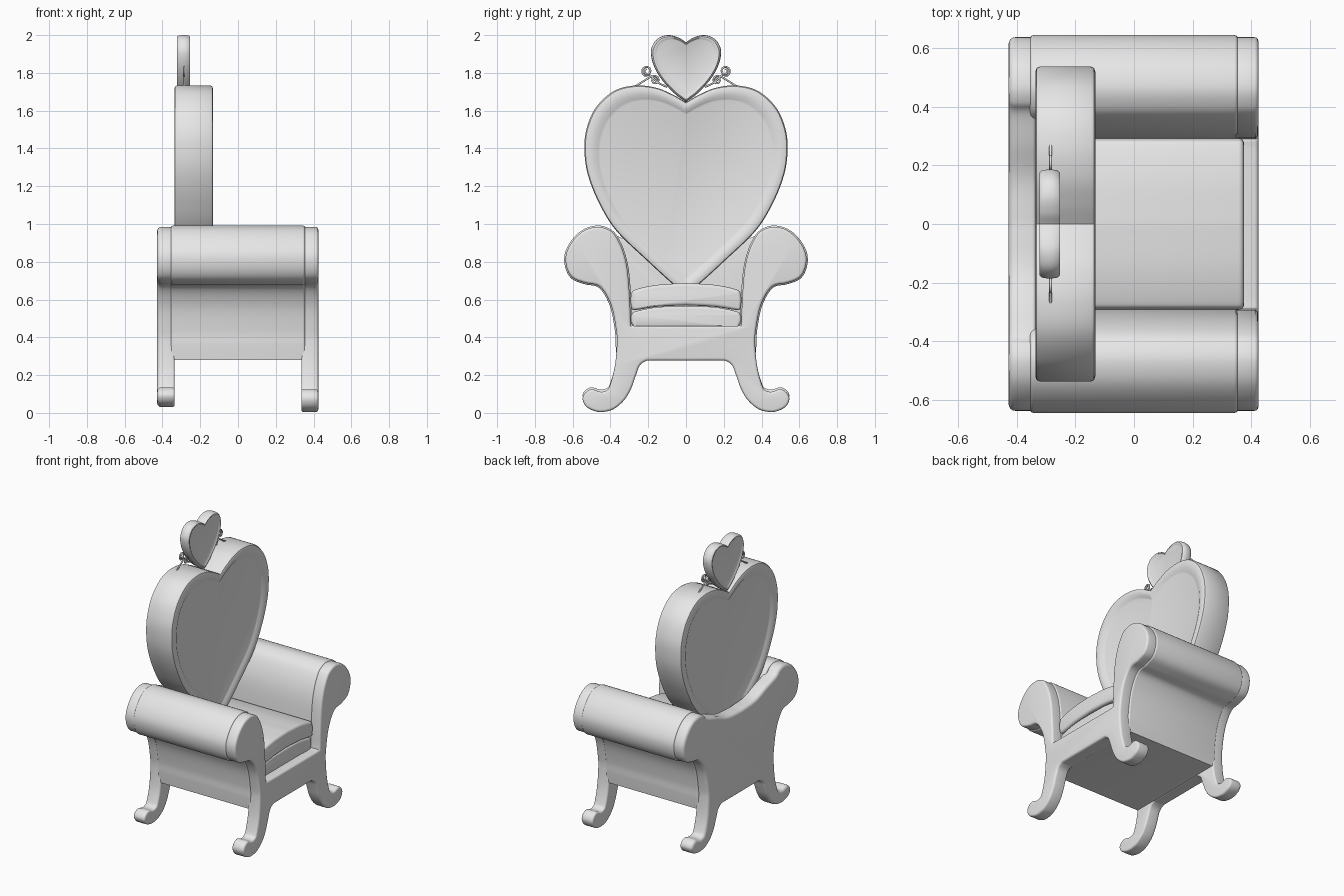
import bpy, bmesh, math
from mathutils import Vector

cube = bpy.data.objects.get("Cube")
if cube:
    bpy.data.objects.remove(cube, do_unlink=True)

grey = bpy.data.materials.new("light grey")
grey.use_nodes = True
grey.diffuse_color = (0.8, 0.8, 0.8, 1)
grey.node_tree.nodes["Principled BSDF"].inputs["Base Color"].default_value = (0.8, 0.8, 0.8, 1)


def spline(points, steps=6):
    """Smooth curve through the points."""
    p = [Vector(q) for q in points]
    p = [2 * p[0] - p[1]] + p + [2 * p[-1] - p[-2]]
    out = []
    for a, b, c, d in zip(p, p[1:], p[2:], p[3:]):
        for i in range(steps):
            t = i / steps
            out.append(0.5 * (2 * b + (c - a) * t + (2 * a - 5 * b + 4 * c - d) * t * t
                              + (3 * b - a - 3 * c + d) * t ** 3))
    return out + [p[-2]]


def mirrored(half):
    """Closed outline from a half that starts and ends on the centre line."""
    return half + [Vector((-q.x, q.y)) for q in reversed(half[1:-1])]


def inset(outline, amount):
    n = len(outline)
    out = []
    for i, q in enumerate(outline):
        t = (outline[(i + 1) % n] - outline[i - 1]).normalized()
        out.append(q + Vector((t.y, -t.x)) * amount)
    return out


def scaled(outline, k, centre):
    return [Vector((q.x * k, centre + (q.y - centre) * k)) for q in outline]


def loft(name, rings):
    """Skin a list of (x, outline) rings and close both ends."""
    bm = bmesh.new()
    loops = [[bm.verts.new((x, q.x, q.y)) for q in outline] for x, outline in rings]
    for a, b in zip(loops, loops[1:]):
        for i in range(len(a)):
            bm.faces.new((a[i - 1], a[i], b[i], b[i - 1]))
    bm.faces.new(loops[0])
    bm.faces.new(reversed(loops[-1]))
    bmesh.ops.recalc_face_normals(bm, faces=bm.faces)
    mesh = bpy.data.meshes.new(name)
    bm.to_mesh(mesh)
    bm.free()
    mesh.materials.append(grey)
    obj = bpy.data.objects.new(name, mesh)
    bpy.context.collection.objects.link(obj)
    bpy.ops.object.select_all(action='DESELECT')
    obj.select_set(True)
    bpy.context.view_layer.objects.active = obj
    bpy.ops.object.shade_smooth_by_angle(angle=math.radians(40))
    return obj


def rounded_slab(name, outline, x0, x1, r0, r1):
    """Extrusion along x with rounded rims of radius r0 and r1."""
    arc = [math.radians(a) for a in (0, 22, 45, 67, 90)]
    rings = [(x0 + r0 * (1 - math.sin(a)), inset(outline, r0 * (1 - math.cos(a)))) for a in reversed(arc)]
    rings += [(x1 - r1 * (1 - math.sin(a)), inset(outline, r1 * (1 - math.cos(a)))) for a in arc]
    return loft(name, rings)


# Shared armrest scroll, from the inner side over the top and down the outside
arm = [(.31, .757), (.335, .86), (.375, .94), (.415, .972), (.47, .985), (.54, .965), (.6, .91),
       (.635, .84), (.632, .77), (.6, .715), (.535, .688), (.455, .667), (.397, .57), (.37, .44), (.366, .36)]
leg = [(.378, .24), (.405, .14), (.425, .117), (.455, .112), (.5, .125), (.535, .105), (.547, .07),
       (.525, .03), (.47, .006), (.42, .008), (.375, .025), (.325, .07), (.29, .13), (.265, .2),
       (.245, .25), (.215, .273), (.18, .277), (0, .277)]
seat_opening = [(0, .46), (.2, .46), (.28, .462), (.292, .475), (.297, .6)]
back_top = [(0, .85), (.15, .862), (.27, .905)]

# Front frame: rail, arm fronts and curled legs
front = mirrored(spline(seat_opening + arm + leg))
rounded_slab("front_frame", front, .335, .425, .012, .014)

# Back frame: closed back panel with slightly shorter legs
back_leg = [(y, z if z > .2 else z + .027 * (1 - z / .2)) for y, z in leg]
back = mirrored(spline(back_top + arm[2:] + back_leg))
rounded_slab("back_frame", back, -.428, -.335, .022, .012)

# Body: seat base, sides and rolled armrests
body = mirrored(spline(seat_opening + arm) + [Vector((.364, .287)), Vector((0, .287))])
rounded_slab("armrests_and_base", inset(body, -.007), -.355, .355, .012, .012)

# Seat cushions
lower = [(0, .565), (.15, .56), (.265, .538), (.288, .52), (.292, .49), (.28, .462), (.25, .455), (0, .455)]
upper = [(0, .687), (.15, .678), (.262, .655), (.288, .635), (.293, .59), (.286, .55), (.265, .545),
         (.15, .562), (0, .57)]
rounded_slab("lower_cushion", mirrored(spline(lower)), -.34, .365, .01, .015)
rounded_slab("upper_cushion", mirrored(spline(upper)), -.34, .375, .01, .018)


def heart(name, half, x0, x1, centre, rim, bevel, depth):
    """Heart slab with a rounded raised rim around a sunken panel on both faces."""
    outline = mirrored(spline(half, 8))
    mid = (1 + rim) / 2
    side = [(0, rim - .005, depth), (0, rim + .015, depth * .8), (0, mid - .02, 0), (0, 1 - bevel, 0),
            (0, 1 - bevel * .3, bevel * .12), (0, 1, bevel * .45)]
    rings = [(x0 + d, scaled(outline, k, centre)) for _, k, d in side]
    rings += [(x1 - d, scaled(outline, k, centre)) for _, k, d in reversed(side)]
    return loft(name, rings)


# Heart backrest and the small heart crest
heart("heart_backrest", [(0, 1.645), (.07, 1.685), (.16, 1.722), (.27, 1.733), (.38, 1.705), (.475, 1.62),
                         (.525, 1.51), (.538, 1.4), (.522, 1.27), (.465, 1.12), (.37, .965),
                         (.2, .8), (.08, .69), (0, .62)], -.337, -.132, 1.21, .85, .035, .015)
heart("heart_crest", [(0, 1.962), (.04, 1.987), (.095, 2.0), (.15, 1.982), (.182, 1.935), (.184, 1.885),
                      (.165, 1.825), (.125, 1.76), (.06, 1.69), (0, 1.645)],
      -.322, -.253, 1.86, .84, .06, .006)


# Thin scrollwork beside the crest
def curl(centre, radius, start, turns, direction):
    pts = []
    for i in range(25):
        t = i / 24
        a = math.radians(start) + direction * t * turns * math.tau
        r = radius * (1 - .65 * t)
        pts.append(Vector((centre[0] + r * math.cos(a), centre[1] + r * math.sin(a))))
    return pts


stem_low = spline([(.275, 1.725), (.235, 1.75), (.19, 1.778)]) + curl((.165, 1.762), .023, 60, 1.4, 1)
stem_high = spline([(.1, 1.725), (.15, 1.75), (.19, 1.787)]) + curl((.207, 1.81), .027, -60, 1.4, 1)
for label, sign in (("left", 1), ("right", -1)):
    data = bpy.data.curves.new(label + "_scrollwork", 'CURVE')
    data.dimensions = '3D'
    data.bevel_depth = .005
    data.bevel_resolution = 2
    data.use_fill_caps = True
    for path in (stem_low, stem_high):
        line = data.splines.new('POLY')
        line.points.add(len(path) - 1)
        for point, q in zip(line.points, path):
            point.co = (-.285, sign * q.x, q.y, 1)
    data.materials.append(grey)
    bpy.context.collection.objects.link(bpy.data.objects.new(label + "_scrollwork", data))
